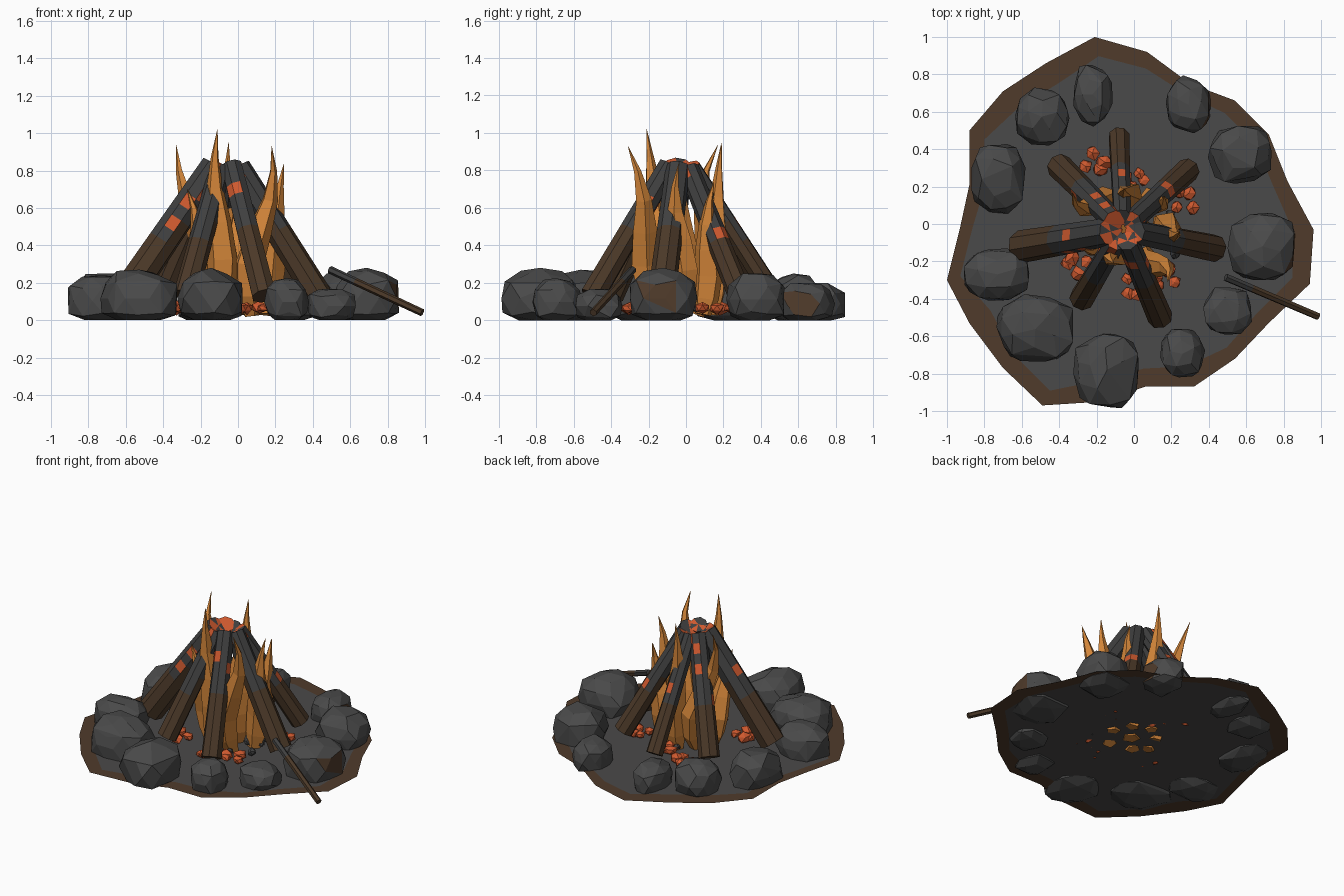
import bpy, bmesh, math, random
from mathutils import Vector

if "Cube" in bpy.data.objects:
    bpy.data.objects.remove(bpy.data.objects["Cube"])

random.seed(11)


def material(name, rgb):
    m = bpy.data.materials.new(name)
    m.diffuse_color = (*rgb, 1)
    m.use_nodes = True
    m.node_tree.nodes["Principled BSDF"].inputs["Base Color"].default_value = m.diffuse_color
    return m


STONE = material("stone grey", (0.068, 0.068, 0.068))
ASH = material("ash grey", (0.068, 0.067, 0.067))
CHAR = material("charcoal", (0.050, 0.050, 0.050))
EARTH = material("earth brown", (0.080, 0.044, 0.024))
BARK = material("bark brown", (0.070, 0.040, 0.021))
EMBER = material("ember orange", (0.62, 0.10, 0.028))
FLAME = material("flame amber", (0.66, 0.24, 0.042))


def finish(bm, name, mats):
    bmesh.ops.recalc_face_normals(bm, faces=bm.faces)
    me = bpy.data.meshes.new(name)
    bm.to_mesh(me)
    bm.free()
    for m in mats:
        me.materials.append(m)
    ob = bpy.data.objects.new(name, me)
    bpy.context.collection.objects.link(ob)
    return ob


def tube(bm, path, radii, sides, twist=0.0):
    """Rings along a path; returns [(face, step, side)] and both end rings."""
    rings = []
    for i, p in enumerate(path):
        d = path[min(i + 1, len(path) - 1)] - path[max(i - 1, 0)]
        d.normalize()
        u = d.cross(Vector((0, 1, 0)) if abs(d.y) < 0.8 else Vector((1, 0, 0))).normalized()
        v = d.cross(u)
        rings.append([bm.verts.new(p + radii[i] * (math.cos(a) * u + math.sin(a) * v))
                      for a in (math.tau * k / sides + twist for k in range(sides))])
    faces = []
    for i in range(len(rings) - 1):
        for k in range(sides):
            j = (k + 1) % sides
            faces.append((bm.faces.new((rings[i][k], rings[i][j], rings[i + 1][j], rings[i + 1][k])), i, k))
    return faces, rings[0], rings[-1]


# Ground: irregular ash bed with an earth rim
outline = [(-.21, 1.0), (.07, .92), (.30, .75), (.54, .66), (.72, .48), (.82, .23), (.96, -.03),
           (.94, -.32), (.72, -.53), (.54, -.72), (.32, -.87), (.06, -.87), (-.18, -.95),
           (-.49, -.97), (-.70, -.77), (-.88, -.53), (-1.0, -.30), (-.93, -.02), (-.88, .21),
           (-.88, .50), (-.70, .71), (-.47, .86)]
bm = bmesh.new()
outer = [bm.verts.new((x, y, .037)) for x, y in outline]
inner = []
for x, y in outline:
    s = random.uniform(.87, .93)
    inner.append(bm.verts.new((x * s, y * s, .037)))
bm.faces.new(inner[::-1])
for i in range(len(outer)):
    j = (i + 1) % len(outer)
    bm.faces.new((outer[j], outer[i], inner[i], inner[j])).material_index = 1
ground = finish(bm, "ash_bed", [ASH, EARTH])
if ground.data.polygons[0].normal.z < 0:
    ground.data.flip_normals()

# Ring of stones: x, y, half width, half depth, height, dirt patch
stones = [(-.22, .685, .105, .165, .20, 0), (.29, .64, .12, .155, .20, 1), (.565, .37, .17, .155, .25, 0),
          (.68, -.12, .18, .18, .28, 1), (.50, -.465, .13, .125, .17, 0), (.26, -.69, .12, .13, .225, 0),
          (-.15, -.785, .175, .20, .28, 0), (-.53, -.555, .205, .18, .27, 0),
          (-.735, -.27, .175, .14, .24, 0), (-.725, .24, .145, .185, .25, 0), (-.49, .575, .145, .155, .25, 0)]
for n, (x, y, rx, ry, h, dirt) in enumerate(stones):
    bm = bmesh.new()
    bmesh.ops.create_icosphere(bm, subdivisions=2, radius=1)
    spin = random.uniform(0, 6)
    for v in bm.verts:
        c, s = math.cos(spin), math.sin(spin)
        p = Vector((v.co.x * c - v.co.y * s, v.co.x * s + v.co.y * c, v.co.z))
        boxy = sum(abs(q) ** 2.7 for q in p) ** (-1 / 2.7)
        p *= boxy * random.uniform(.90, 1.08)
        p.z = max(p.z, -.78)
        v.co = p
    hull = bmesh.ops.convex_hull(bm, input=bm.verts[:])
    bmesh.ops.delete(bm, geom=[g for g in set(hull["geom_interior"] + hull["geom_unused"])
                               if isinstance(g, bmesh.types.BMVert)], context='VERTS')
    lo = [min(v.co[k] for v in bm.verts) for k in range(3)]
    hi = [max(v.co[k] for v in bm.verts) for k in range(3)]
    for v in bm.verts:
        f = [(v.co[k] - lo[k]) / (hi[k] - lo[k]) for k in range(3)]
        v.co = (x + rx * (2 * f[0] - 1), y + ry * (2 * f[1] - 1), h * f[2])
    bmesh.ops.dissolve_limit(bm, angle_limit=math.radians(9), verts=bm.verts[:], edges=bm.edges[:])
    bm.normal_update()
    for f in bm.faces:
        if dirt and f.normal.dot(Vector((.93, -.2, .3))) > .9:
            f.material_index = 1
    finish(bm, f"stone_{n + 1}", [STONE, EARTH])

# Leaning logs: base x, y, radius, share of length that is unburnt
logs = [(-.40, .31, .070, .45), (-.08, .47, .057, .40), (.29, .29, .065, .42), (.43, -.13, .075, .50),
        (.14, -.50, .068, .50), (-.28, -.40, .068, .45), (-.60, -.12, .088, .42)]
peak = Vector((-.06, -.03, .82))
STEPS = 12
for n, (x, y, r, burn) in enumerate(logs):
    base = Vector((x, y, .13))
    out = Vector((x - peak.x, y - peak.y, 0)).normalized()
    top = peak + out * .065 + Vector((0, 0, random.uniform(-.01, .015)))
    bm = bmesh.new()
    path = [base.lerp(top, i / STEPS) for i in range(STEPS + 1)]
    faces, foot, tip = tube(bm, path, [r * (1 - .14 * i / STEPS) for i in range(STEPS + 1)], 8, n * .3)
    bm.faces.new(foot)
    bm.normal_update()
    axis = (top - base).normalized()
    for f, i, k in faces:
        t = (i + .5) / STEPS
        d = f.calc_center_median() - base
        under = (d - axis * d.dot(axis)).z < 0
        f.material_index = int(t > burn + (.15 if under else 0))
        if f.material_index and random.random() < .08:
            f.material_index = 2
    hub = bm.verts.new(top)
    for k in range(8):
        f = bm.faces.new((tip[k], tip[(k + 1) % 8], hub))
        f.material_index = random.choice((1, 2))
    finish(bm, f"log_{n + 1}", [BARK, CHAR, EMBER])

# Flames: base x, y, tip x, y, z, width
flames = [(-.13, .06, -.33, .17, .935, .075), (-.10, -.13, -.11, -.21, 1.02, .085),
          (.07, -.16, .18, -.31, .93, .080), (.15, -.03, .245, -.04, .835, .080),
          (-.03, .14, -.05, .19, .95, .075), (.09, .09, .16, .15, .74, .080),
          (-.17, -.07, -.27, -.14, .70, .075), (0, -.03, .02, -.02, .78, .10)]
profile = [(0, .55), (.12, .9), (.30, 1.0), (.50, .85), (.68, .55), (.85, .25), (1, .01)]
for n, (x, y, tx, ty, tz, w) in enumerate(flames):
    side = Vector((ty - y, x - tx, 0)) * .25 * (-1) ** n
    path = []
    for t, _ in profile:
        bend = t ** 1.3
        p = Vector((x + (tx - x) * bend, y + (ty - y) * bend, .03 + (tz - .03) * t))
        path.append(p + side * math.sin(t * 6.28))
    bm = bmesh.new()
    _, foot, tip = tube(bm, path, [w * s for _, s in profile], 5, n)
    bm.faces.new(foot)
    bm.faces.new(tip)
    finish(bm, f"flame_{n + 1}", [FLAME])


# Loose coals
def coal(name, x, y, r, mat):
    bm = bmesh.new()
    bmesh.ops.create_icosphere(bm, subdivisions=1, radius=r)
    for v in bm.verts:
        v.co = v.co * random.uniform(.75, 1.2)
        v.co = (v.co.x + x, v.co.y + y, max(.025, v.co.z * .8 + .065))
    finish(bm, name, [mat])


clusters = [(-.21, .33), (0, .23), (.27, .12), (-.30, -.22), (.17, -.29), (0, -.33)]
for n, (x, y) in enumerate(clusters):
    for k in range(4):
        a = k * 1.8 + n
        coal(f"ember_{n + 1}_{k + 1}", x + .055 * math.cos(a), y + .05 * math.sin(a),
             random.uniform(.03, .05), EMBER)
for n in range(14):
    a, d = n * 2.4, random.uniform(.08, .26)
    coal(f"burnt_coal_{n + 1}", d * math.cos(a), d * math.sin(a) - .02, random.uniform(.025, .04), CHAR)

# Poking stick resting on a stone
bm = bmesh.new()
a, b = Vector((.49, -.285, .27)), Vector((.985, -.495, .04))
faces, foot, tip = tube(bm, [a.lerp(b, t) for t in (0, .28, 1)], [.021, .021, .020], 6)
bm.faces.new(tip)
bm.faces.new(foot).material_index = 1
for f, i, k in faces:
    f.material_index = int(i == 0)
finish(bm, "poking_stick", [BARK, CHAR])
